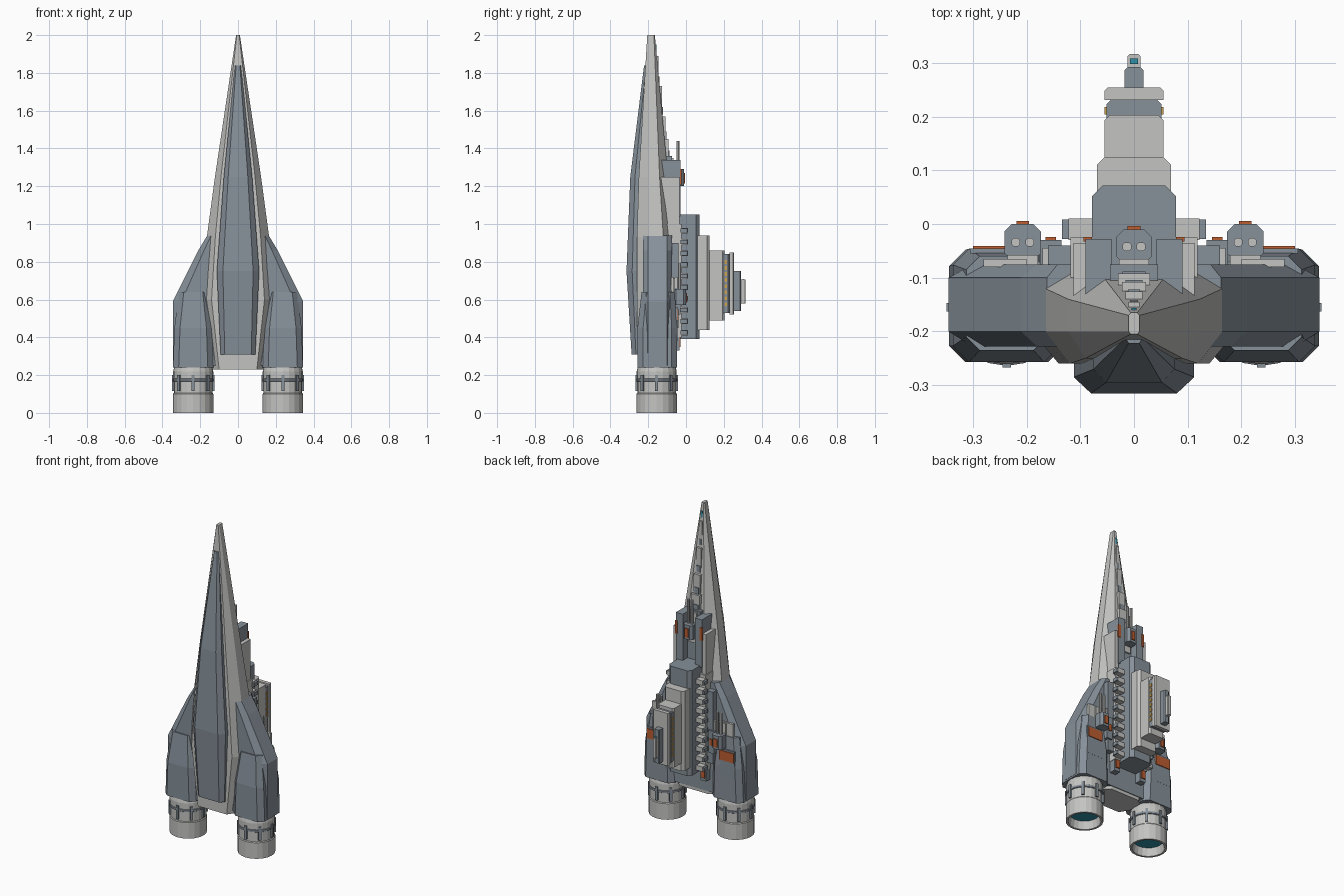
import bpy, bmesh, math

if "Cube" in bpy.data.objects:
    bpy.data.objects.remove(bpy.data.objects["Cube"])


def material(name, r, g, b):
    m = bpy.data.materials.new(name)
    m.diffuse_color = (r, g, b, 1)
    m.use_nodes = True
    m.node_tree.nodes["Principled BSDF"].inputs["Base Color"].default_value = m.diffuse_color
    return m


LIGHT = material("light_grey", 0.55, 0.55, 0.54)
DARK = material("blue_grey", 0.24, 0.28, 0.32)
BLACK = material("charcoal", 0.08, 0.10, 0.11)
ORANGE = material("orange", 0.50, 0.11, 0.03)
YELLOW = material("amber", 0.62, 0.36, 0.08)
TEAL = material("teal", 0.03, 0.28, 0.38)


def finish(name, bm, *mats):
    bmesh.ops.recalc_face_normals(bm, faces=bm.faces)
    mesh = bpy.data.meshes.new(name)
    bm.to_mesh(mesh)
    bm.free()
    for m in mats:
        mesh.materials.append(m)
    ob = bpy.data.objects.new(name, mesh)
    bpy.context.collection.objects.link(ob)
    return ob


def loft(name, rows, mat, cx=0):
    """Skin closed sections along z; each is half a profile mirrored about cx."""
    bm = bmesh.new()
    rings = []
    for z, half in rows:
        pts = half + [(-x, y) for x, y in reversed(half)]
        rings.append([bm.verts.new((cx + x, y, z)) for x, y in pts])
    n = len(rings[0])
    for a, b in zip(rings, rings[1:]):
        for i in range(n):
            j = (i + 1) % n
            bm.faces.new((a[i], a[j], b[j], b[i]))
    bm.faces.new(rings[0])
    bm.faces.new(rings[-1])
    return finish(name, bm, mat)


def box(name, x0, x1, y0, y1, z0, z1, mat):
    h = abs(x1 - x0) / 2
    half = [(h, y0), (h, y1)]
    return loft(name, [(z0, half), (z1, half)], mat, (x0 + x1) / 2)


def pair(name, x0, x1, *rest):
    for s, side in ((1, "right"), (-1, "left")):
        box(f"{name}_{side}", s * x0, s * x1, *rest)


def octagon(h, y0, y1, c):
    return [(h - c, y0), (h, y0 + c), (h, y1 - c), (h - c, y1)]


# Main hull, tapering to the nose
loft("hull", [
    (0.23, [(.10, -.255), (.135, -.2), (.135, -.11), (.10, -.08)]),
    (0.60, [(.14, -.26), (.19, -.2), (.19, -.12), (.10, -.07)]),
    (0.93, [(.12, -.26), (.165, -.2), (.165, -.12), (.09, -.075)]),
    (1.25, [(.09, -.25), (.122, -.2), (.122, -.14), (.06, -.095)]),
    (2.00, [(.006, -.205), (.01, -.2), (.01, -.17), (.006, -.165)])], LIGHT)

# Keel armour on the belly
loft("keel", [
    (0.31, [(.07, -.288), (.092, -.265), (.092, -.22)]),
    (0.75, [(.08, -.315), (.112, -.285), (.112, -.22)]),
    (1.25, [(.052, -.295), (.075, -.27), (.075, -.21)]),
    (1.84, [(.01, -.222), (.016, -.212), (.016, -.19)])], DARK)


# Shoulders running out to the engines
def shoulder(w, c):
    return [(w - c, -.228), (w, -.2), (w, -.1), (w - c, -.075)]


loft("shoulders", [(.25, shoulder(.345, .04)), (.59, shoulder(.345, .045)),
                   (.86, shoulder(.21, .03)), (.94, shoulder(.162, .02))], DARK)


# Engines: housing, bell, glow, bands and clamps
def lathe(name, profile, cx, cy, mats, inner=0, n=20):
    bm = bmesh.new()
    rings = [[bm.verts.new((cx + r * math.cos(2 * math.pi * i / n),
                            cy + r * math.sin(2 * math.pi * i / n), z))
              for i in range(n)] for r, z in profile]
    for a, b in zip(rings, rings[1:]):
        for i in range(n):
            j = (i + 1) % n
            bm.faces.new((a[i], a[j], b[j], b[i]))
    glow = bm.faces.new(rings[0])
    bm.faces.new(rings[-1])
    glow.material_index = inner
    ob = finish(name, bm, *mats)
    return ob


for s, side in ((1, "right"), (-1, "left")):
    cx, cy = s * .237, -.155
    loft(f"engine_housing_{side}", [
        (.24, octagon(.107, -.257, -.048, .03)),
        (.45, octagon(.100, -.257, -.046, .03)),
        (.64, octagon(.075, -.235, -.060, .025))], DARK, cx)
    lathe(f"engine_bell_{side}",
          [(.085, .05), (.094, 0), (.107, 0), (.107, .1), (.103, .105),
           (.103, .175), (.106, .18), (.106, .22), (.10, .245)],
          cx, cy, (LIGHT, TEAL), 1)
    lathe(f"engine_band_{side}", [(.106, .166), (.109, .168), (.109, .18), (.106, .182)],
          cx, cy, (DARK,))
    for k in range(8):
        a = math.pi * k / 4
        ob = box(f"engine_clamp_{side}_{k}", -.008, .008, .096, .112, .115, .2, DARK)
        ob.location = (cx, cy, 0)
        ob.rotation_euler.z = a
    # Rear plating of the housing
    box(f"housing_plate_{side}", s * .2, s * .305, -.055, -.046, .38, .56, DARK)
    box(f"orange_panel_{side}", s * .2, s * .30, -.048, -.041, .49, .55, ORANGE)
    box(f"housing_step_{side}", s * .2, s * .28, -.08, -.065, .6, .72, LIGHT)


# Gun turrets: one on each shoulder and one ahead of the tower
def turret(name, cx, y0, y1, z0, z1, tip):
    loft(f"{name}_body", [(z0, octagon((y1 - y0) / 2, y0, y1, .014)),
                          (z1, octagon((y1 - y0) / 2, y0, y1, .014))], DARK, cx)
    box(f"{name}_base", cx - .028, cx + .028, y0 - .04, y0 + .01, z0 - .04, z1 + .06, LIGHT)
    box(f"{name}_marker", cx - .012, cx + .012, y1, y1 + .006, z0 + .015, z1 - .02, ORANGE)
    mid = (y0 + y1) / 2
    for k in (-1, 1):
        bx = cx + k * .013
        loft(f"{name}_barrel_{k}", [(z1, octagon(.008, mid - .008, mid + .008, .004)),
                                    (tip, octagon(.008, mid - .008, mid + .008, .004))],
             LIGHT, bx)


turret("turret_right", .207, -.068, .0, .57, .655, .79)
turret("turret_left", -.207, -.068, .0, .57, .655, .79)
turret("turret_front", 0, -.075, -.01, 1.2, 1.29, 1.44)

# Stacked command tower, each tier set further back
tiers = [("tower_foundation", .078, -.1, .072, .39, 1.05, .02, DARK),
         ("tower_lower", .069, .06, .125, .44, .94, .015, LIGHT),
         ("tower_middle", .055, .11, .203, .49, .86, .01, LIGHT),
         ("tower_neck", .051, .19, .231, .53, .84, .008, DARK),
         ("tower_slab", .055, .231, .254, .52, .85, .006, LIGHT),
         ("tower_bridge", .018, .25, .292, .54, .75, .006, DARK),
         ("tower_cap", .012, .285, .316, .58, .705, .004, LIGHT)]
for name, h, y0, y1, z0, z1, c, mat in tiers:
    half = [(h, y0), (h, y1 - c), (h - c, y1)]
    loft(name, [(z0, half), (z1, half)], mat)
box("cap_lamp", -.007, .007, .298, .308, .7, .708, TEAL)
for k in range(8):
    z = .565 + k * .032
    pair(f"tower_window_{k}", .048, .055, .204, .218, z, z + .02, YELLOW)

# Deck machinery beside the tower
pair("deck_rail", .075, .118, -.1, -.025, .40, 1.0, LIGHT)
pair("deck_trough", .11, .16, -.1, -.04, .45, .90, DARK)
for k in range(10):
    z = .41 + k * .06
    pair(f"cooling_rib_{k}", .078, .122, -.03, .010, z, z + .03, LIGHT)
    pair(f"rib_end_{k}", .122, .134, -.028, .008, z + .004, z + .026, DARK)
pair("aft_block", .075, .115, -.1, -.035, .33, .45, DARK)
pair("aft_marker", .082, .108, -.036, -.028, .35, .40, ORANGE)
pair("side_locker", .135, .175, -.11, -.03, .52, .66, DARK)
pair("side_locker_lid", .14, .17, -.09, -.045, .66, .72, LIGHT)
pair("locker_marker", .145, .165, -.031, -.024, .57, .61, ORANGE)

# Forward deck blocks
pair("forward_block", .042, .09, -.13, -.028, 1.04, 1.34, DARK)
pair("forward_fin", .085, .113, -.14, -.035, 1.0, 1.25, LIGHT)
pair("forward_marker", .078, .094, -.033, -.024, 1.21, 1.29, ORANGE)
box("forward_deck", -.045, .045, -.13, -.075, 1.0, 1.36, DARK)

# Stepped spine toward the nose
for k, (h, y0, y1, z0, z1) in enumerate([(.03, -.15, -.092, 1.32, 1.45),
                                         (.022, -.16, -.108, 1.42, 1.57),
                                         (.016, -.17, -.126, 1.55, 1.73),
                                         (.010, -.18, -.145, 1.71, 1.89)]):
    box(f"spine_step_{k}", -h, h, y0, y1, z0, z1, LIGHT)
    box(f"spine_joint_{k}", -h * .7, h * .7, y0, y1 + .004, z0 + .03, z0 + .07, DARK)
box("nose_lamp", -.005, .005, -.17, -.156, 1.91, 1.95, TEAL)
